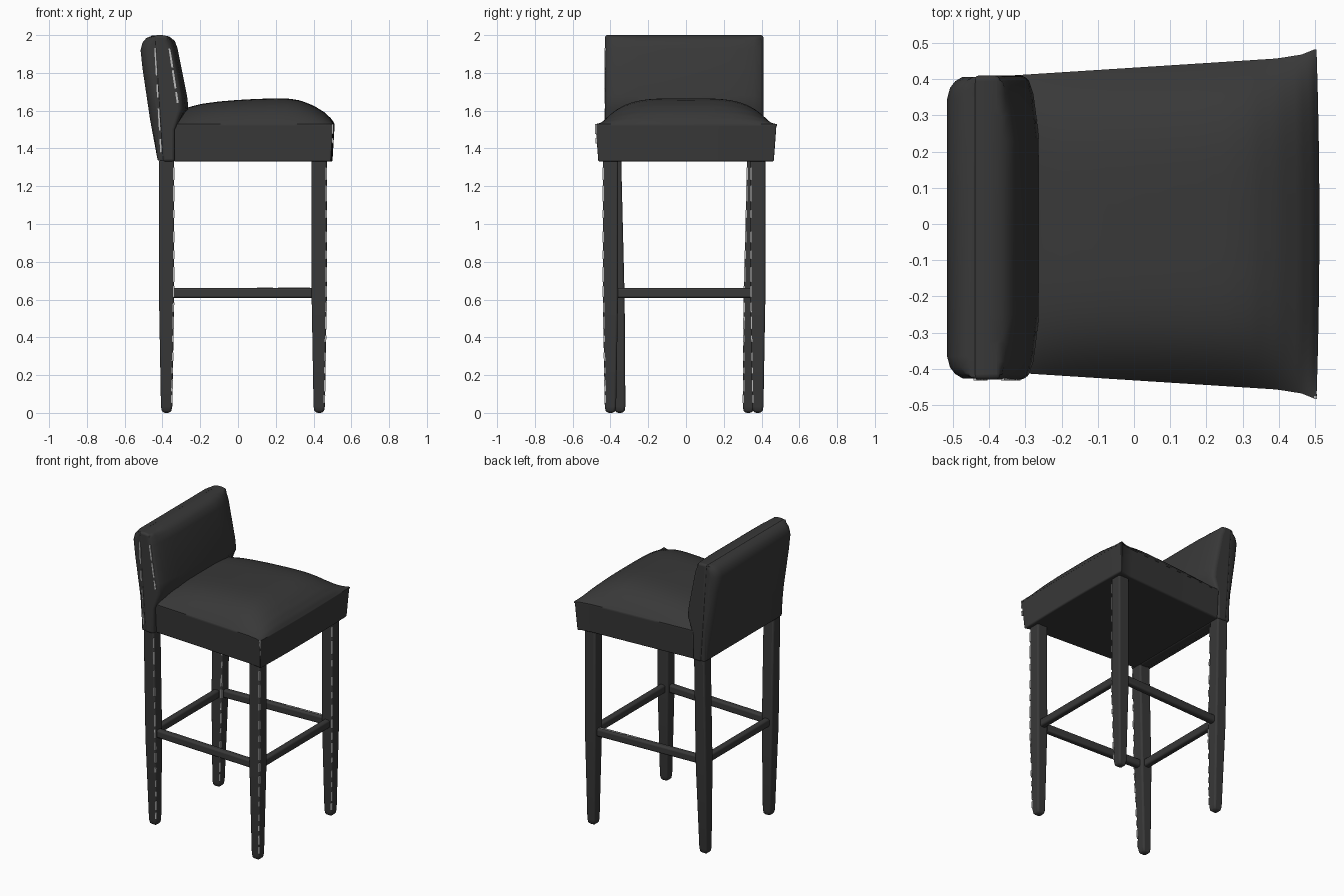
import bpy, bmesh, math
from mathutils import Vector

if "Cube" in bpy.data.objects:
    bpy.data.objects.remove(bpy.data.objects["Cube"])


def material(name, v):
    m = bpy.data.materials.new(name)
    m.diffuse_color = (v, v, v, 1)
    m.use_nodes = True
    m.node_tree.nodes["Principled BSDF"].inputs["Base Color"].default_value = m.diffuse_color
    return m


dark = material("charcoal", 0.04)
light = material("worn_light_grey", 0.5)
OFF = -0.01  # legs and backrest sit slightly off the seat centre


def finish(bm, name, bevel=0.0, mirror=False, y=0.0, segs=3, mat=dark):
    bmesh.ops.recalc_face_normals(bm, faces=bm.faces[:])
    me = bpy.data.meshes.new(name)
    bm.to_mesh(me)
    bm.free()
    ob = bpy.data.objects.new(name, me)
    bpy.context.collection.objects.link(ob)
    me.materials.append(mat)
    ob.location.y = y
    if bevel:
        b = ob.modifiers.new("bevel", 'BEVEL')
        b.width, b.segments = bevel, segs
        b.limit_method, b.angle_limit = 'ANGLE', math.radians(40)
    if mirror:
        m = ob.modifiers.new("mirror", 'MIRROR')
        m.use_axis = (False, True, False)
    bpy.ops.object.select_all(action='DESELECT')
    ob.select_set(True)
    bpy.context.view_layer.objects.active = ob
    bpy.ops.object.shade_smooth_by_angle(angle=math.radians(40))


def skin(bm, sections):
    """Skin a list of equal-length rings and cap both ends."""
    rings = [[bm.verts.new(p) for p in s] for s in sections]
    n = len(rings[0])
    for a, b in zip(rings, rings[1:]):
        for i in range(n):
            j = (i + 1) % n
            bm.faces.new((a[i], a[j], b[j], b[i]))
    bm.faces.new(rings[0])
    bm.faces.new(rings[-1])


def loft(name, sections, **kw):
    bm = bmesh.new()
    skin(bm, sections)
    finish(bm, name, **kw)


SQUARE = ((-1, -1), (1, -1), (1, 1), (-1, 1))


def worn_edge(name, a, b, dashes, size=.004):
    """Broken thin light strip along the edge a-b."""
    a, b = Vector(a), Vector(b)
    side = Vector((0, 1, 0)) if abs((b - a).y) < abs((b - a).z) else Vector((0, 0, 1))
    up = side.cross(b - a).normalized()
    bm = bmesh.new()
    for t0, t1 in dashes:
        skin(bm, [[a.lerp(b, t) + side * s * size + up * u * size for s, u in SQUARE]
                  for t in (t0, t1)])
    finish(bm, name, y=OFF, mat=light)


def interp(pts, x):
    for (x0, y0), (x1, y1) in zip(pts, pts[1:]):
        if x <= x1:
            return y0 + (y1 - y0) * (x - x0) / (x1 - x0)
    return pts[-1][1]


# Legs: square, tapering to rounded feet, with one worn corner each
DASHES = ((.02, .1), (.13, .24), (.3, .36), (.42, .5), (.6, .66), (.72, .84), (.88, .97))


def leg(name, x, y_top, y_bot):
    def centre(z):
        return y_bot + (y_top - y_bot) * z / 1.34
    secs = []
    for z, h in ((0, .016), (.012, .026), (.035, .030), (.6, .04), (1.34, .04)):
        secs.append([(x + sx * h, centre(z) + sy * h, z) for sx, sy in SQUARE])
    loft(name, secs, bevel=.01, mirror=True, y=OFF)
    for side, tag in ((-1, "right"), (1, "left")):
        p = [(x + h - .003, side * centre(z) - h + .003, z)
             for z, h in ((.04, .030), (.6, .04), (1.32, .04))]
        worn_edge(f"{name}_{tag}_lower_wear", p[0], p[1], DASHES)
        worn_edge(f"{name}_{tag}_upper_wear", p[1], p[2], DASHES)


leg("front_leg", .43, .39, .39)
leg("back_leg", -.378, .373, .34)


# Stretchers joining the legs
def bar(name, a, b, mirror=False):
    a, b = Vector(a), Vector(b)
    side = (b - a).cross(Vector((0, 0, 1))).normalized() * .021
    up = Vector((0, 0, .027))
    loft(name, [[p + side * s + up * u for s, u in SQUARE] for p in (a, b)],
         bevel=.012, mirror=mirror, y=OFF)


bar("side_stretchers", (-.378, .355, .635), (.43, .39, .635), True)
bar("front_stretcher", (.43, -.39, .635), (.43, .39, .635))
bar("back_stretcher", (-.378, -.355, .635), (-.378, .355, .635))
worn_edge("stretcher_wear", (.1, .376, .66), (.38, .388, .66), ((0, .3), (.4, 1)))

# Seat: half width along x, and crown height along x
WIDTH = [(-.34, .41), (.4, .457), (.47, .468), (.505, .482), (.52, .482)]
CROWN = [(-.34, .4), (-.28, .62), (-.2, .78), (-.1, .88), (0, .94), (.1, .98), (.2, 1),
         (.27, .99), (.33, .92), (.4, .72), (.46, .45), (.495, .2), (.512, 0)]


# Seat frame: tapered box with flared front corners and a slightly bowed front
def frame_ring(z, s):
    sides = [(x, w * s) for x, w in WIDTH[:3]]
    ring = [(x, -w, z) for x, w in sides]
    for i in range(13):
        v = -1 + i / 6
        ring.append((.512 - .008 * v * v - (1 - s) * .4, .482 * s * v, z))
    return ring + [(x, w, z) for x, w in reversed(sides)]


loft("seat_frame", [frame_ring(1.33, .97), frame_ring(1.53, 1)], bevel=.008)

# Seat cushion: crowned top
bm = bmesh.new()
NU, NV = 44, 40
grid = []
for i in range(NU + 1):
    row = []
    x = -.34 + .852 * math.sin(i / NU * math.pi / 2)
    for j in range(NV + 1):
        v = math.sin((j / NV - .5) * math.pi)
        z = 1.529 + .136 * interp(CROWN, x) * (1 - abs(v) ** 4.2)
        row.append(bm.verts.new((x - .008 * v * v * i / NU, v * interp(WIDTH, x), z)))
    grid.append(row)
for a, b in zip(grid, grid[1:]):
    for j in range(NV):
        bm.faces.new((a[j], b[j], b[j + 1], a[j + 1]))
rim = (grid[0][:] + [r[-1] for r in grid[1:]] + grid[-1][-2::-1]
       + [r[0] for r in grid[-2:0:-1]])
low = [bm.verts.new((p.co.x, p.co.y, 1.52)) for p in rim]
for k in range(len(rim)):
    m = (k + 1) % len(rim)
    bm.faces.new((rim[k], rim[m], low[m], low[k]))
bm.faces.new(low)
finish(bm, "seat_cushion")
worn_edge("seat_corner_wear", (.501, -.462, 1.38), (.501, -.469, 1.53), ((.3, .5), (.65, 1)))


# Backrest: rounded rear shell and front pad, lofted across y
def across(name, profile, half, moved, ends, bevel):
    rows = [(-half + inset, d) for inset, d in ends]
    rows += [(half - inset, d) for inset, d in reversed(ends)]
    loft(name, [[(x + (d if k in moved else 0), y, z) for k, (x, z) in enumerate(profile)]
                for y, d in rows], bevel=bevel, y=OFF, segs=4)


across("backrest_shell",
       [(-.378, 1.335), (-.425, 1.335), (-.465, 1.55), (-.505, 1.82), (-.516, 1.92),
        (-.506, 1.96), (-.485, 1.985), (-.455, 1.996), (-.425, 1.996)],
       .416, range(2, 7), [(0, .042), (.012, .022), (.03, .008), (.06, 0)], .012)
across("backrest_pad",
       [(-.40, 1.33), (-.335, 1.33), (-.335, 1.5), (-.262, 1.61), (-.27, 1.68),
        (-.32, 1.93), (-.335, 1.97), (-.365, 1.993), (-.40, 2.0), (-.443, 2.0)],
       .42, range(3, 7), [(0, -.04), (.015, -.028), (.05, -.016), (.1, -.009), (.18, 0)], .014)
worn_edge("backrest_front_wear", (-.319, -.417, 1.64), (-.363, -.417, 1.93),
          ((0, .2), (.27, .6), (.65, 1)), .005)
worn_edge("backrest_seam_wear", (-.408, -.418, 1.38), (-.441, -.418, 1.96),
          ((0, .12), (.2, .4), (.5, .62), (.7, .95)))
